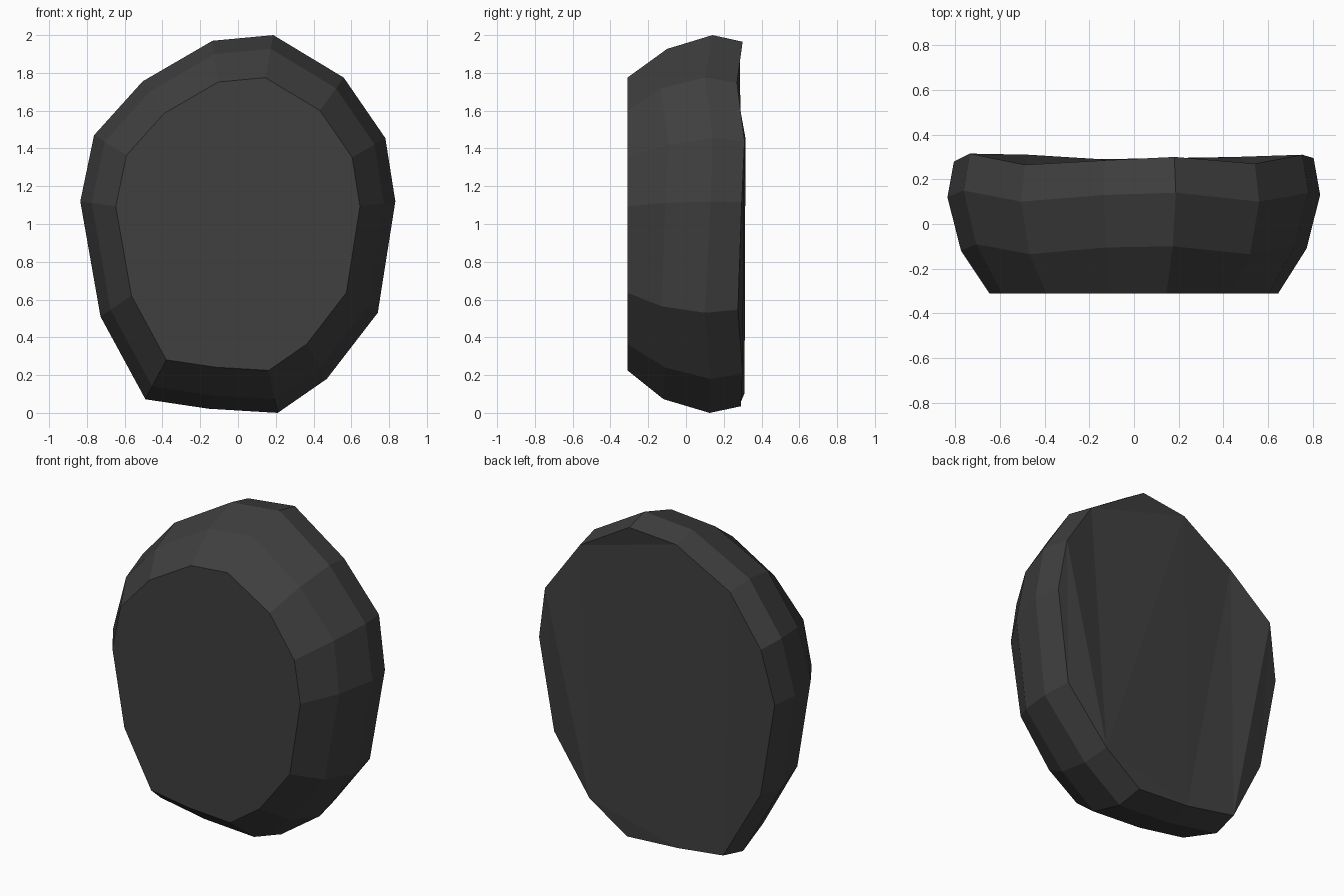
import bpy, bmesh

# Widest outline of the stone (x, z), counter-clockwise seen from the front
OUTLINE = [(0.833, 1.12), (0.78, 1.455), (0.56, 1.775), (0.187, 2.0), (-0.135, 1.97),
           (-0.505, 1.755), (-0.762, 1.47), (-0.835, 1.12), (-0.728, 0.51),
           (-0.49, 0.072), (-0.155, 0.022), (0.21, 0.0), (0.47, 0.18), (0.74, 0.53)]

# Slightly uneven depth of each ring, front to back
N = len(OUTLINE)
RINGS = [
    (0.775, [-0.31] * N),
    (0.927, [-0.11, -0.09, -0.135, -0.10, -0.105, -0.135, -0.09,
             -0.12, -0.13, -0.11, -0.12, -0.12, -0.11, -0.13]),
    (1.0, [0.13, 0.14, 0.10, 0.14, 0.13, 0.10, 0.15,
           0.12, 0.10, 0.14, 0.12, 0.125, 0.13, 0.10]),
    (0.965, [0.295, 0.31, 0.27, 0.30, 0.285, 0.265, 0.315,
             0.28, 0.27, 0.31, 0.29, 0.29, 0.30, 0.275]),
]

# Stone: scaled rings joined with quads, capped front and back
bm = bmesh.new()
rings = [[bm.verts.new((x * s, y, 1 + (z - 1) * s)) for (x, z), y in zip(OUTLINE, depths)]
         for s, depths in RINGS]
for a, b in zip(rings, rings[1:]):
    for i in range(N):
        j = (i + 1) % N
        bm.faces.new((a[i], a[j], b[j], b[i]))
bm.faces.new(rings[0])
back = bm.faces.new(rings[-1][::-1])
bmesh.ops.triangulate(bm, faces=[back])
bmesh.ops.recalc_face_normals(bm, faces=bm.faces)

mesh = bpy.data.meshes.new("stone")
bm.to_mesh(mesh)
bm.free()
stone = bpy.data.objects.new("stone", mesh)
bpy.context.collection.objects.link(stone)

# Single dark grey colour
mat = bpy.data.materials.new("dark grey")
mat.diffuse_color = (0.05, 0.05, 0.05, 1)
mesh.materials.append(mat)
